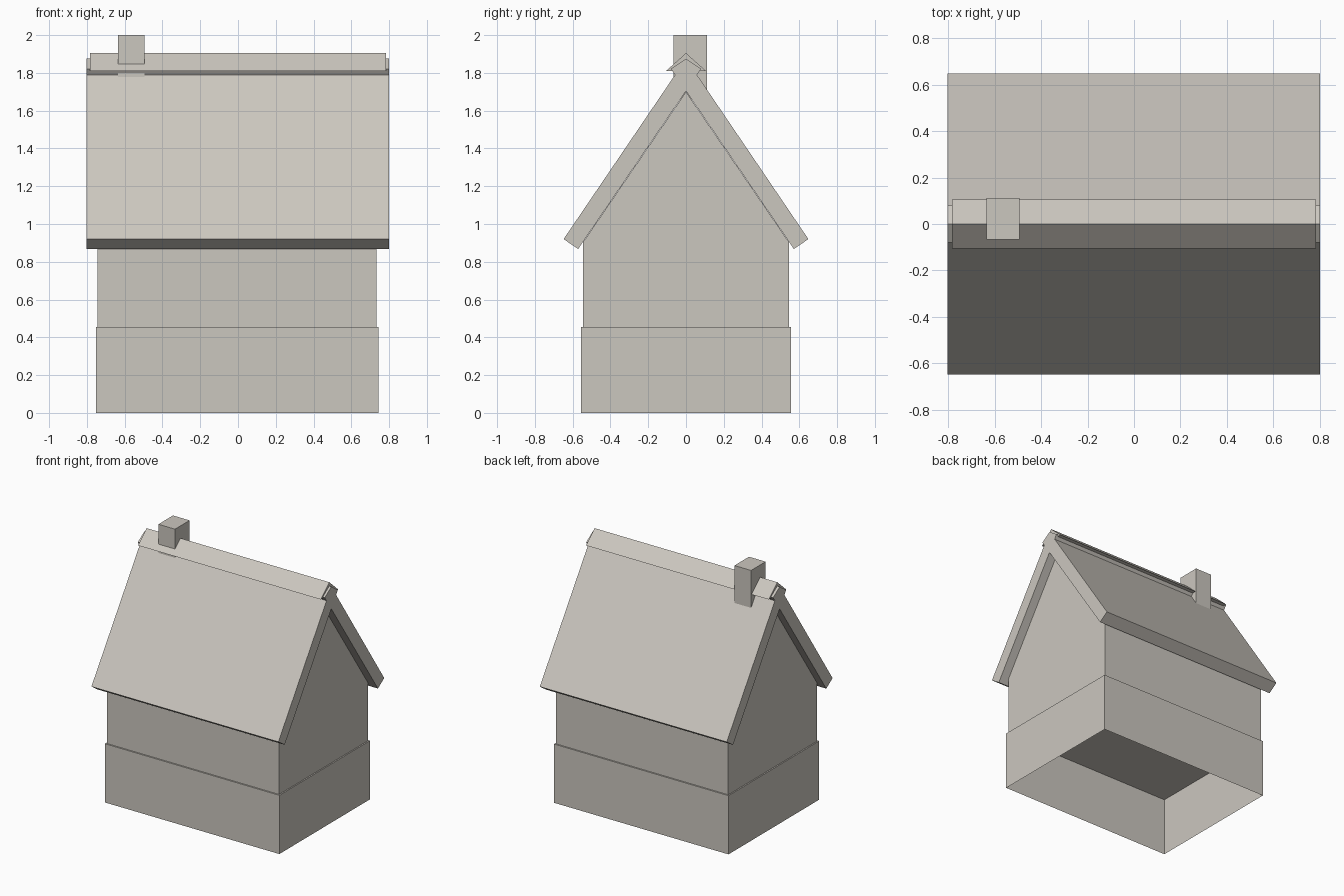
import bpy
import bmesh

cube = bpy.data.objects.get("Cube")
if cube:
    bpy.data.objects.remove(cube, do_unlink=True)

grey = bpy.data.materials.new("warm_grey")
grey.use_nodes = True
COLOUR = (0.60, 0.57, 0.52, 1)
grey.diffuse_color = COLOUR
grey.node_tree.nodes["Principled BSDF"].inputs["Base Color"].default_value = COLOUR


def extrude_x(name, profile, x0, x1, open_bottom=False):
    """Sweep a (y, z) profile along x into a closed solid."""
    bm = bmesh.new()
    near = [bm.verts.new((x0, y, z)) for y, z in profile]
    far = [bm.verts.new((x1, y, z)) for y, z in profile]
    bm.faces.new(near)
    bm.faces.new(far[::-1])
    for i in range(len(profile)):
        j = (i + 1) % len(profile)
        bm.faces.new((near[i], far[i], far[j], near[j]))
    bmesh.ops.recalc_face_normals(bm, faces=bm.faces)
    if open_bottom:
        under = [f for f in bm.faces if f.normal.z < -0.9]
        bmesh.ops.delete(bm, geom=under, context='FACES_ONLY')
    mesh = bpy.data.meshes.new(name)
    bm.to_mesh(mesh)
    bm.free()
    mesh.materials.append(grey)
    obj = bpy.data.objects.new(name, mesh)
    bpy.context.collection.objects.link(obj)
    return obj


def rect(y0, y1, z0, z1):
    return [(y0, z0), (y1, z0), (y1, z1), (y0, z1)]


# Hollow plinth, open underneath
extrude_x("base", rect(-0.555, 0.555, 0, 0.455), -0.753, 0.743, open_bottom=True)

# Walls with pointed gables
extrude_x("walls", [(-0.544, 0.455), (0.544, 0.455), (0.544, 0.905),
                    (0, 1.70), (-0.544, 0.905)], -0.743, 0.733)

# Two roof slabs crossing at the ridge
slab = [(-0.648, 0.92), (0, 1.875), (0.08, 1.821), (-0.571, 0.868)]
extrude_x("front_roof", slab, -0.803, 0.80)
extrude_x("back_roof", [(-y, z) for y, z in slab], -0.803, 0.80)

# Ridge cap
extrude_x("ridge_cap", [(-0.105, 1.811), (0.105, 1.811), (0, 1.905)], -0.783, 0.783)

# Chimney
extrude_x("chimney", rect(-0.066, 0.112, 1.66, 2.0), -0.636, -0.494)
